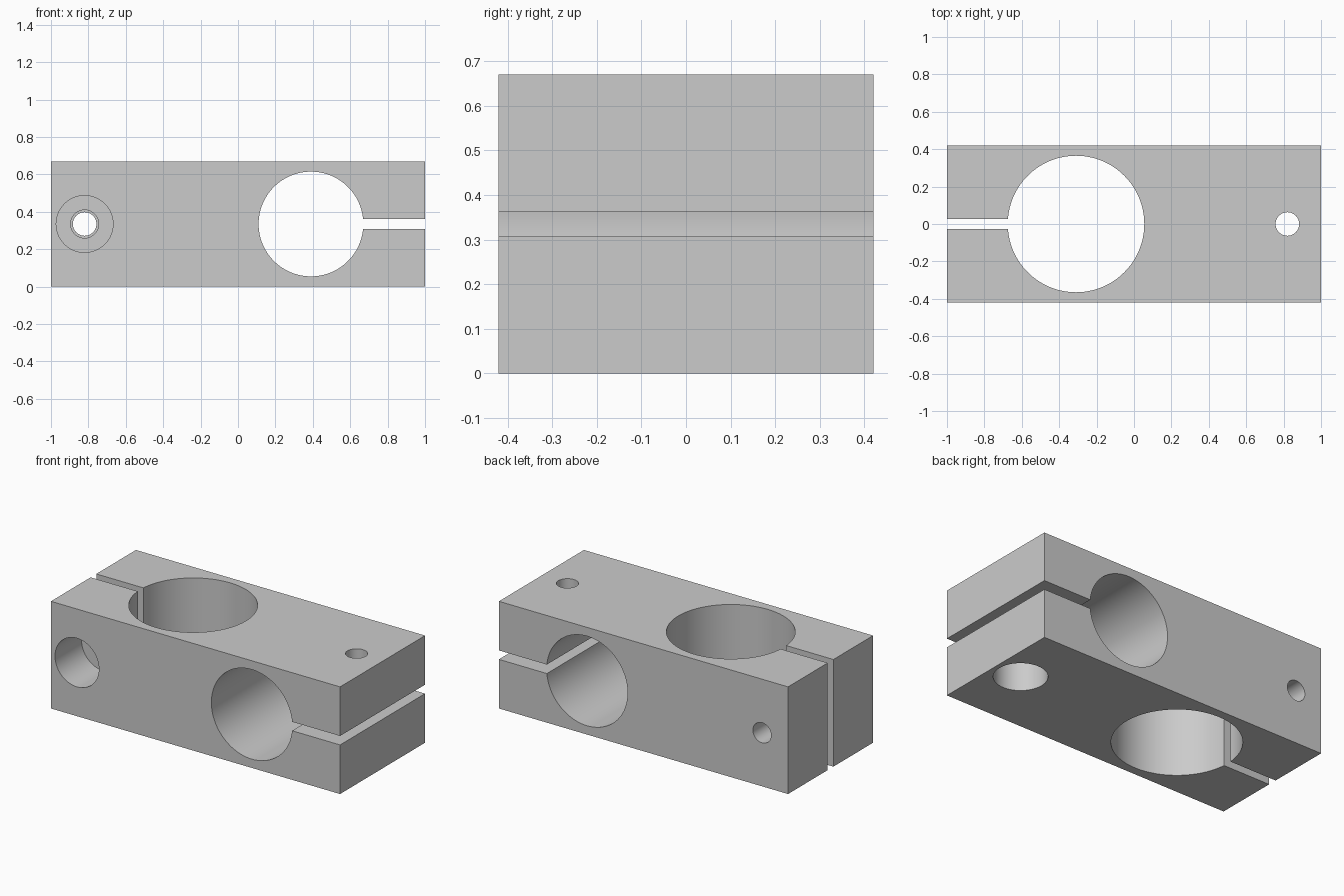
import bpy
from math import pi, radians

cube = bpy.data.objects.get("Cube")
if cube:
    bpy.data.objects.remove(cube, do_unlink=True)

LENGTH, DEPTH, HEIGHT = 2.0, 0.84, 0.67
MID = HEIGHT / 2
HALF_SLOT = 0.028
BOLT_X = 0.82
SEAT = 0.13          # wall left between counterbore and slot
OVER = 0.1           # cutter overshoot beyond the block

grey = bpy.data.materials.new("light_grey")
grey.use_nodes = True
grey.diffuse_color = (0.6, 0.6, 0.6, 1)
grey.node_tree.nodes["Principled BSDF"].inputs["Base Color"].default_value = (0.6, 0.6, 0.6, 1)


def box(name, low, high):
    bpy.ops.mesh.primitive_cube_add(size=1, location=[(a + b) / 2 for a, b in zip(low, high)])
    obj = bpy.context.object
    obj.name = name
    obj.scale = [b - a for a, b in zip(low, high)]
    bpy.ops.object.transform_apply(location=True, rotation=True, scale=True)
    return obj


def bore(name, axis, x, radius, start, end, sides=64):
    """Round cutter along y or z between two coordinates on that axis."""
    middle = (start + end) / 2
    place = (x, middle, MID) if axis == "y" else (x, 0, middle)
    turn = (pi / 2, 0, 0) if axis == "y" else (0, 0, 0)
    bpy.ops.mesh.primitive_cylinder_add(vertices=sides, radius=radius,
                                        depth=end - start, location=place, rotation=turn)
    bpy.context.object.name = name
    return bpy.context.object


def cut(target, cutter):
    cutter.hide_render = True
    mod = target.modifiers.new(cutter.name, "BOOLEAN")
    mod.operation = "DIFFERENCE"
    mod.solver = "EXACT"
    mod.object = cutter
    bpy.context.view_layer.objects.active = target
    bpy.ops.object.modifier_apply(modifier=mod.name)
    bpy.data.objects.remove(cutter, do_unlink=True)


# Clamp block
block = box("clamp_block", (-LENGTH / 2, -DEPTH / 2, 0), (LENGTH / 2, DEPTH / 2, HEIGHT))

# Two crossed rod bores
cut(block, bore("upright_bore", "z", -0.31, 0.365, -OVER, HEIGHT + OVER, 96))
cut(block, bore("cross_bore", "y", 0.39, 0.28, -DEPTH, DEPTH, 96))

# Clamping slots from each end into its bore
cut(block, box("upright_slot", (-LENGTH, -HALF_SLOT, -OVER), (-0.4, HALF_SLOT, HEIGHT + OVER)))
cut(block, box("cross_slot", (0.5, -DEPTH, MID - HALF_SLOT), (LENGTH, DEPTH, MID + HALF_SLOT)))

# Stepped bolt holes: counterbore, clearance hole, threaded hole
for axis, x, near, far, centre in (("y", -BOLT_X, -DEPTH / 2, DEPTH / 2, 0),
                                   ("z", BOLT_X, 0, HEIGHT, MID)):
    seat = centre - HALF_SLOT - SEAT
    cut(block, bore("counterbore", axis, x, 0.152, near - OVER, seat))
    cut(block, bore("clearance_hole", axis, x, 0.075, near - OVER, centre, 48))
    cut(block, bore("threaded_hole", axis, x, 0.063, near - OVER, far + OVER, 48))

block.data.materials.clear()
block.data.materials.append(grey)
for face in block.data.polygons:
    face.material_index = 0

bpy.ops.object.select_all(action="DESELECT")
block.select_set(True)
bpy.context.view_layer.objects.active = block
bpy.ops.object.shade_smooth_by_angle(angle=radians(30))
